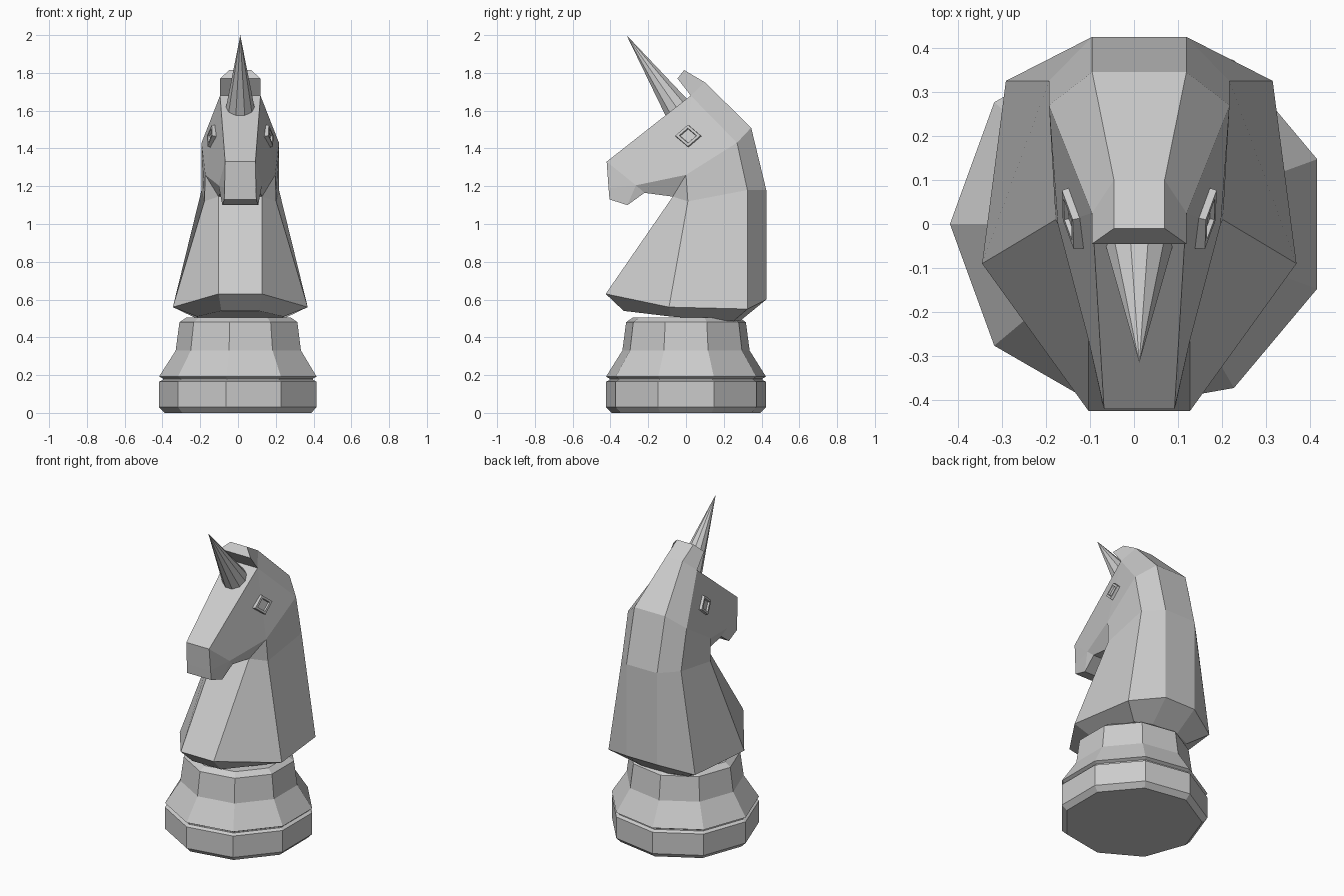
import bpy, bmesh, math
from mathutils import Vector

if "Cube" in bpy.data.objects:
    bpy.data.objects.remove(bpy.data.objects["Cube"])

XC = 0.012  # centre line of the piece

grey = bpy.data.materials.new("plain_grey")
grey.diffuse_color = (0.6, 0.6, 0.6, 1)
grey.use_nodes = True
grey.node_tree.nodes["Principled BSDF"].inputs["Base Color"].default_value = grey.diffuse_color


def finish(name, bm):
    bmesh.ops.recalc_face_normals(bm, faces=bm.faces[:])
    mesh = bpy.data.meshes.new(name)
    bm.to_mesh(mesh)
    bm.free()
    mesh.materials.append(grey)
    obj = bpy.data.objects.new(name, mesh)
    bpy.context.collection.objects.link(obj)
    return obj


def bridge(bm, a, b):
    n = len(a)
    for i in range(n):
        bm.faces.new((a[i], a[(i + 1) % n], b[(i + 1) % n], b[i]))


# Nine-sided pedestal turned from a profile of (radius, height)
bm = bmesh.new()
profile = [(0.40, 0), (0.43, 0.03), (0.43, 0.165), (0.41, 0.175), (0.41, 0.182),
           (0.43, 0.192), (0.342, 0.33), (0.322, 0.48), (0.285, 0.505)]
rings = []
for r, z in profile:
    rings.append([bm.verts.new((XC + r * math.cos(math.radians(20 + 40 * k)),
                                r * math.sin(math.radians(20 + 40 * k)), z))
                  for k in range(9)])
for a, b in zip(rings, rings[1:]):
    bridge(bm, a, b)
bm.faces.new(rings[0])
bm.faces.new(rings[-1])
finish("pedestal", bm)

# Horse bust: corner points of one half, mirrored to the other
P = {
    # skirt rim and its lower ring
    "rim_f": (.115, -.425, .63), "rim_s": (.357, -.09, .56),
    "rim_c": (.303, .325, .55), "rim_b": (.107, .425, .60),
    "low_f": (.10, -.33, .54), "low_s": (.23, -.08, .51),
    "low_c": (.20, .25, .485), "low_b": (.09, .29, .49),
    # neck
    "throat": (.115, -.07, 1.145), "neck": (.19, .01, 1.12),
    "nape_c": (.205, .325, 1.18), "nape_b": (.107, .425, 1.18),
    # head
    "jaw": (.185, 0, 1.26), "poll": (.205, .27, 1.43), "brow": (.107, .025, 1.68),
    "nose": (.08, -.42, 1.33), "lip": (.083, -.41, 1.19), "chin_f": (.085, -.405, 1.13),
    "chin_b": (.095, -.31, 1.10), "mouth": (.105, -.22, 1.165), "cheek": (.115, -.265, 1.205),
    # mane
    "mane_b": (.107, .345, 1.51), "mane_t": (.0575, .10, 1.75),
    "tuft_t": (.0575, -.01, 1.815), "tuft_f": (.107, -.045, 1.77),
}
side_faces = [
    "rim_f rim_s low_s low_f", "rim_s rim_c low_c low_s", "rim_c rim_b low_b low_c",
    "rim_f throat neck rim_s", "throat jaw neck", "rim_s neck nape_c rim_c",
    "rim_c nape_c nape_b rim_b", "neck jaw poll nape_c", "nape_c poll mane_b nape_b",
    "brow poll jaw", "brow jaw cheek nose", "nose cheek lip", "jaw throat mouth cheek",
    "cheek mouth chin_b", "lip cheek chin_b chin_f",
    "brow poll mane_b mane_t", "brow mane_t tuft_t tuft_f",
]
# closed outline along the middle, each step spans both halves
middle = ("brow nose lip chin_f chin_b mouth throat rim_f low_f low_s low_c low_b "
          "rim_b nape_b mane_b mane_t tuft_t tuft_f brow").split()
bm = bmesh.new()
half = {s: {k: bm.verts.new((XC + s * x, y, z)) for k, (x, y, z) in P.items()}
        for s in (1, -1)}
for s in (1, -1):
    for f in side_faces:
        bm.faces.new([half[s][k] for k in f.split()])
for a, b in zip(middle, middle[1:]):
    bm.faces.new((half[1][a], half[1][b], half[-1][b], half[-1][a]))
finish("horse_bust", bm)

# Horn: a slender cone leaning forward from the forehead
bm = bmesh.new()
tip, root = Vector((XC, -.315, 2.0)), Vector((XC, -.035, 1.595))
axis = (tip - root).normalized()
u = Vector((1, 0, 0))
v = axis.cross(u)
ring = [bm.verts.new(root + .08 * (math.cos(t) * u + math.sin(t) * v))
        for t in (2 * math.pi * k / 10 for k in range(10))]
top = bm.verts.new(tip)
for i in range(10):
    bm.faces.new((ring[i], ring[(i + 1) % 10], top))
bm.faces.new(ring)
finish("horn", bm)

# Eyes: raised diamond frames with a sunken centre, lying on the head sides
a, b, c = (Vector(P[k]) for k in ("brow", "poll", "jaw"))
n = (b - a).cross(c - a).normalized()
if n.x < 0:
    n = -n
for s, name in ((1, "right_eye"), (-1, "left_eye")):
    bm = bmesh.new()
    rings = []
    for size, lift in ((1, -.01), (.95, .016), (.66, .016), (.6, .006)):
        ring = []
        for dy, dz in ((-.07, 0), (0, .06), (.07, 0), (0, -.06)):
            y, z = .013 + dy * size, 1.465 + dz * size
            x = a.x - (n.y * (y - a.y) + n.z * (z - a.z)) / n.x
            p = Vector((x, y, z)) + n * lift
            ring.append(bm.verts.new((XC + s * p.x, p.y, p.z)))
        rings.append(ring)
    for r0, r1 in zip(rings, rings[1:]):
        bridge(bm, r0, r1)
    bm.faces.new(rings[0])
    bm.faces.new(rings[-1])
    finish(name, bm)
